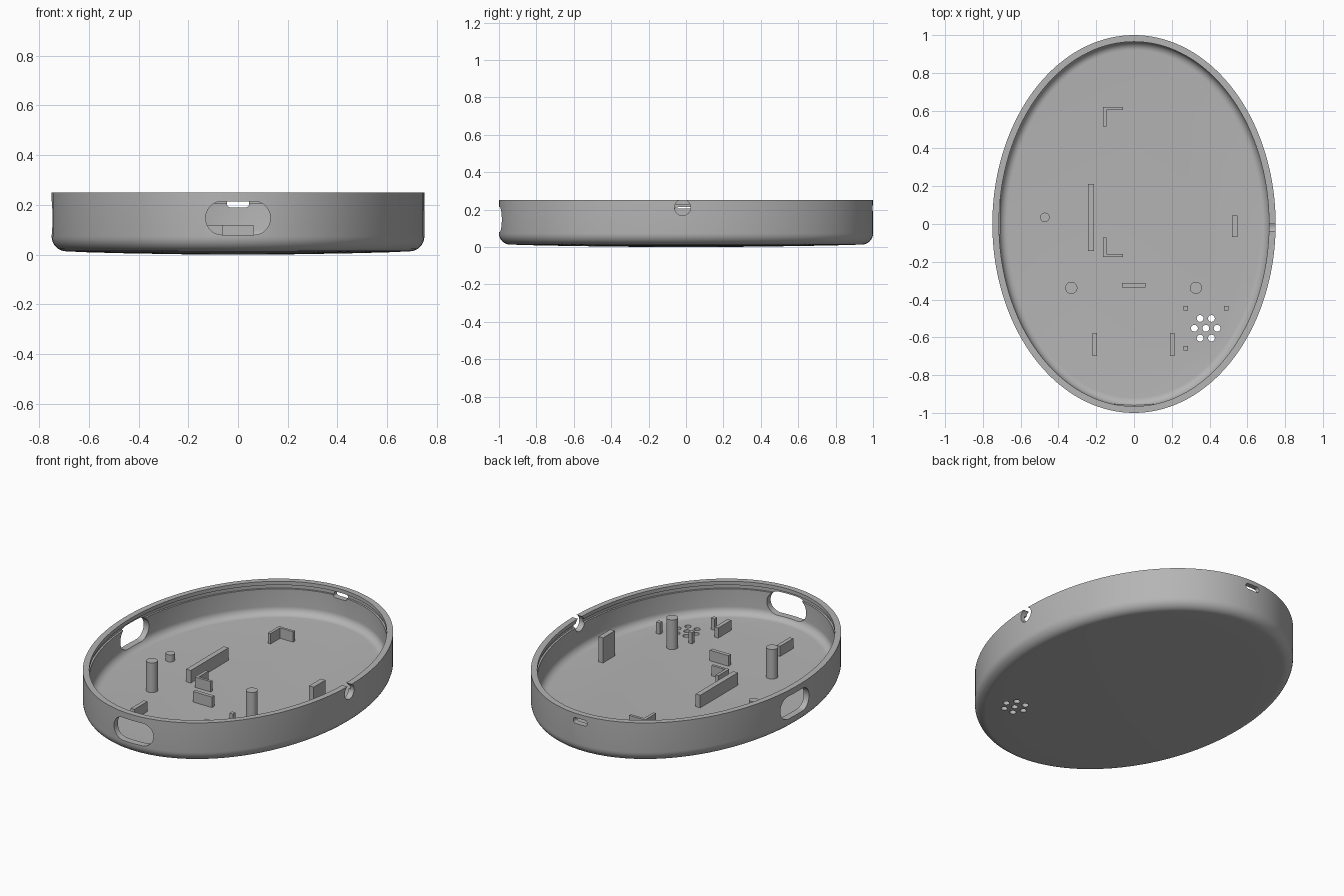
import bpy, bmesh
from math import sin, cos, pi

if "Cube" in bpy.data.objects:
    bpy.data.objects.remove(bpy.data.objects["Cube"], do_unlink=True)

grey = bpy.data.materials.new("plain grey")
grey.use_nodes = True
colour = (0.46, 0.46, 0.46, 1)
grey.diffuse_color = colour
grey.node_tree.nodes["Principled BSDF"].inputs["Base Color"].default_value = colour

A, B, H = 0.75, 1.0, 0.25      # half width, half length, height
FLOOR = 0.055
SEG = 144


def finish(name, bm):
    bmesh.ops.remove_doubles(bm, verts=bm.verts, dist=1e-5)
    bmesh.ops.recalc_face_normals(bm, faces=bm.faces)
    mesh = bpy.data.meshes.new(name)
    bm.to_mesh(mesh)
    bm.free()
    mesh.materials.append(grey)
    obj = bpy.data.objects.new(name, mesh)
    bpy.context.collection.objects.link(obj)
    return obj


def smooth(obj):
    bpy.ops.object.select_all(action="DESELECT")
    obj.select_set(True)
    bpy.context.view_layer.objects.active = obj
    bpy.ops.object.shade_smooth_by_angle(angle=0.6)


def rounded(w, h, r, steps=10):
    """Outline of a rounded rectangle; a circle when w = h = 2r."""
    pts = []
    for k, (sx, sy) in enumerate([(1, 1), (-1, 1), (-1, -1), (1, -1)]):
        for i in range(steps + 1):
            a = (k + i / steps) * pi / 2
            pts.append((sx * (w / 2 - r) + r * cos(a), sy * (h / 2 - r) + r * sin(a)))
    return pts


def prism(bm, outline, axis, centre, t0, t1):
    """Extrude an outline along an axis between t0 and t1."""
    place = {"x": lambda u, v, t: (t, u, v),
             "y": lambda u, v, t: (u, t, v),
             "z": lambda u, v, t: (u, v, t)}[axis]
    new = []
    ends = []
    for t in (t0, t1):
        ends.append([bm.verts.new(place(u + centre[0], v + centre[1], t)) for u, v in outline])
        new += ends[-1]
    n = len(outline)
    bm.faces.new(ends[0])
    bm.faces.new(ends[1][::-1])
    for i in range(n):
        j = (i + 1) % n
        bm.faces.new((ends[0][i], ends[1][i], ends[1][j], ends[0][j]))
    bmesh.ops.remove_doubles(bm, verts=new, dist=1e-5)


def block(name, *boxes):
    """Rib made of boxes (x0, x1, y0, y1, height) rising from the floor."""
    bm = bmesh.new()
    for x0, x1, y0, y1, h in boxes:
        outline = [(x0, y0), (x1, y0), (x1, y1), (x0, y1)]
        prism(bm, outline, "z", (0, 0), FLOOR - 0.01, FLOOR + h)
    return finish(name, bm)


def post(name, x, y, r, top):
    bm = bmesh.new()
    prism(bm, rounded(2 * r, 2 * r, r), "z", (x, y), FLOOR - 0.01, top)
    smooth(finish(name, bm))


# Oval tray: closed profile of (inset from the edge, height)
def fillet(inset, z, r, steps=8):
    return [(inset + r - r * cos(i / steps * pi / 2), z + r - r * sin(i / steps * pi / 2))
            for i in range(steps + 1)]


outside = [(0, H)] + fillet(0, 0.013, 0.06)
inside = [(0.035, H), (0.035, 0.228), (0.024, 0.228), (0.024, 0.205), (0.035, 0.205)]
inside += fillet(0.035, FLOOR, 0.045)

bm = bmesh.new()


def ring(a, b, z):
    return [bm.verts.new((a * cos(2 * pi * i / SEG), b * sin(2 * pi * i / SEG), z))
            for i in range(SEG)]


rings = [ring(A * s, B * s, 0.014 * s * s) for s in (0.3, 0.6, 0.8)]
rings += [ring(A - d, B - d, z) for d, z in outside[::-1] + inside]
for lower, upper in zip(rings, rings[1:]):
    for i in range(SEG):
        j = (i + 1) % SEG
        bm.faces.new((lower[i], lower[j], upper[j], upper[i]))
bm.faces.new(rings[0])
bm.faces.new(rings[-1])
tray = finish("tray_shell", bm)

# Openings: front and side windows, back slot, cable notch, speaker holes
bm = bmesh.new()
window = rounded(0.26, 0.135, 0.066)
prism(bm, window, "y", (0, 0.147), -1.2, -0.8)
prism(bm, window, "x", (0.035, 0.147), -0.9, -0.6)
prism(bm, rounded(0.09, 0.034, 0.014), "y", (0, 0.207), 0.8, 1.2)
prism(bm, rounded(0.086, 0.086, 0.043), "x", (-0.018, 0.211), 0.6, 0.9)
for row, count in ((-1, 2), (0, 3), (1, 2)):
    for i in range(count):
        x = 0.38 + (i - (count - 1) / 2) * 0.06
        prism(bm, rounded(0.036, 0.036, 0.018, 5), "z", (x, -0.552 + row * 0.052), -0.1, 0.15)
cutter = finish("opening_cutter", bm)
cutter.hide_render = True

cut = tray.modifiers.new("openings", "BOOLEAN")
cut.operation = "DIFFERENCE"
cut.solver = "EXACT"
cut.object = cutter
bpy.context.view_layer.objects.active = tray
bpy.ops.object.modifier_apply(modifier=cut.name)
bpy.data.objects.remove(cutter, do_unlink=True)
smooth(tray)

# Round posts
for side, x in (("left", 0.328), ("right", -0.332)):
    post(side + "_screw_post", x, -0.338, 0.032, 0.232)
post("button_post", -0.472, 0.035, 0.025, FLOOR + 0.042)

# Corner brackets that hold the circuit board
block("back_corner_bracket", (-0.163, -0.145, 0.515, 0.62, 0.062),
      (-0.145, -0.058, 0.604, 0.62, 0.062))
block("front_corner_bracket", (-0.163, -0.145, -0.175, -0.072, 0.062),
      (-0.145, -0.058, -0.175, -0.16, 0.062))

# Straight ribs
block("long_rib", (-0.243, -0.212, -0.143, 0.213, 0.075))
block("cross_rib", (-0.063, 0.062, -0.335, -0.312, 0.063))
block("tall_rib", (0.518, 0.548, -0.068, 0.044, 0.15))
for side, x in (("left", 0.202), ("right", -0.207)):
    block(side + "_front_rib", (x - 0.012, x + 0.012, -0.7, -0.576, 0.06))

# Square pins around the speaker holes
for i, (x, y) in enumerate([(0.275, -0.445), (0.488, -0.445), (0.275, -0.658)]):
    block("speaker_pin_%d" % (i + 1), (x - 0.012, x + 0.012, y - 0.012, y + 0.012, 0.068))
